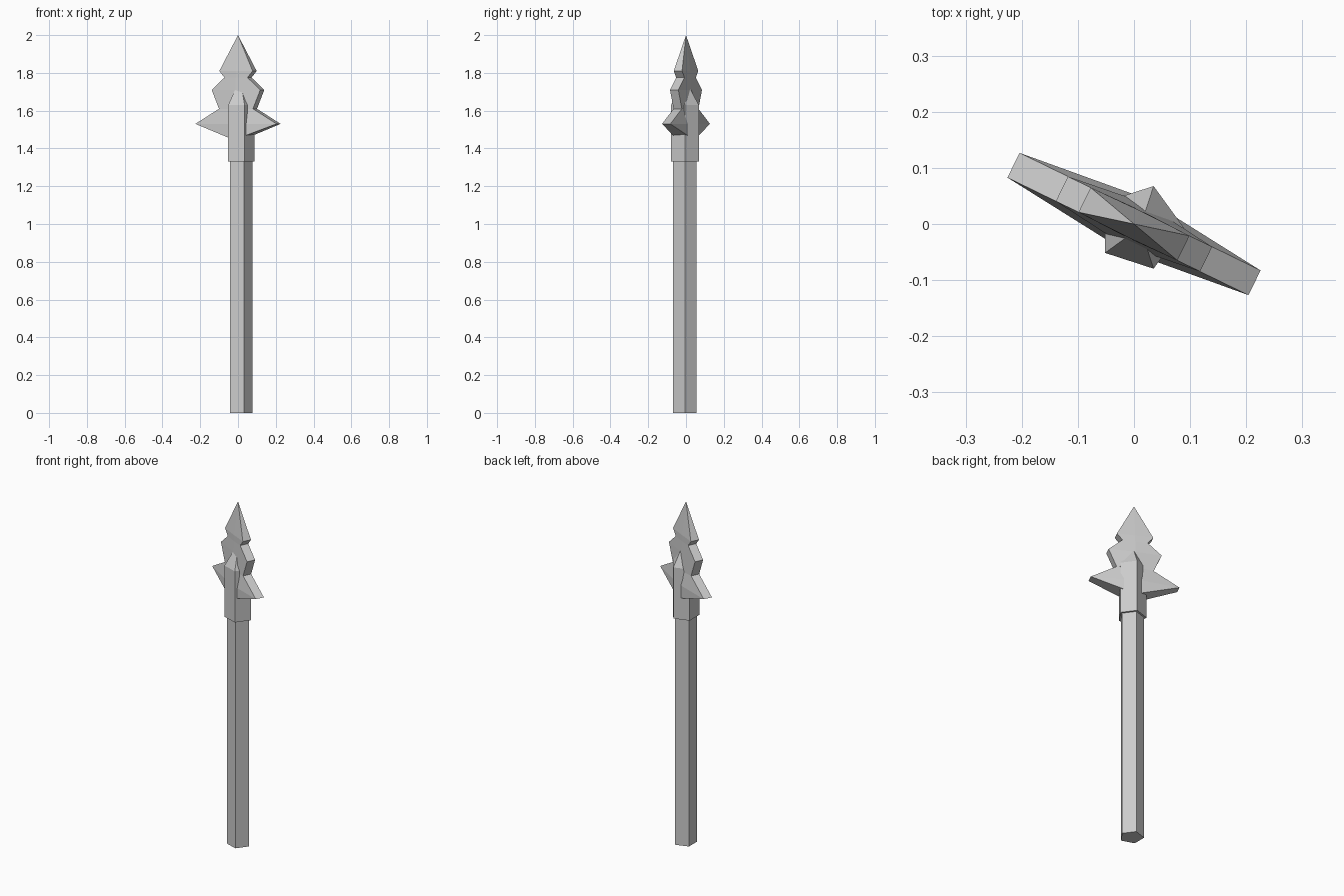
import bpy, bmesh, math

if "Cube" in bpy.data.objects:
    bpy.data.objects.remove(bpy.data.objects["Cube"])

grey = bpy.data.materials.new("plain grey")
grey.use_nodes = True
colour = (0.6, 0.6, 0.6, 1)
grey.diffuse_color = colour
grey.node_tree.nodes["Principled BSDF"].inputs["Base Color"].default_value = colour


def make_object(name, bm):
    bmesh.ops.recalc_face_normals(bm, faces=bm.faces)
    mesh = bpy.data.meshes.new(name)
    bm.to_mesh(mesh)
    bm.free()
    mesh.materials.append(grey)
    obj = bpy.data.objects.new(name, mesh)
    bpy.context.collection.objects.link(obj)
    return obj


def pentagon_post(name, radius, bottom, top, apex=None):
    """Five-sided post with one corner towards +x and an optional pointed top."""
    bm = bmesh.new()
    rings = []
    for z in (bottom, top):
        rings.append([bm.verts.new((radius * math.cos(i * math.tau / 5),
                                    radius * math.sin(i * math.tau / 5), z))
                      for i in range(5)])
    low, high = rings
    bm.faces.new(low)
    if apex is None:
        bm.faces.new(high)
    else:
        point = bm.verts.new((0, 0, apex))
    for i in range(5):
        j = (i + 1) % 5
        bm.faces.new((low[i], low[j], high[j], high[i]))
        if apex is not None:
            bm.faces.new((high[i], high[j], point))
    obj = make_object(name, bm)
    obj.location = (0.011, -0.006, 0)
    return obj


# Shaft and the thicker socket holding the blade
pentagon_post("shaft", 0.065, 0, 1.4)
pentagon_post("socket", 0.0774, 1.33, 1.63, 1.77)

# Barbed blade: edge outline (half width, height) and ridge (half depth, height)
EDGE = [(0.098, 1.81), (0.068, 1.775), (0.143, 1.71), (0.1, 1.61), (0.239, 1.53)]
RIDGE = [(0.026, 1.81), (0.027, 1.775), (0.03, 1.71), (0.042, 1.61), (0.05, 1.53)]
RIM = 0.0245

bm = bmesh.new()
tip = bm.verts.new((0, 0, 2))
ridges = {s: [bm.verts.new((0, s * d, z)) for d, z in RIDGE + [(0.05, 1.445)]]
          for s in (-1, 1)}
for side in (-1, 1):
    rims = {s: [bm.verts.new((side * w, s * RIM, z)) for w, z in EDGE]
            for s in (-1, 1)}
    for s in (-1, 1):
        rim, ridge = rims[s], ridges[s]
        bm.faces.new((tip, rim[0], ridge[0]))
        for i in range(len(EDGE) - 1):
            bm.faces.new((rim[i], rim[i + 1], ridge[i + 1], ridge[i]))
        bm.faces.new((rim[-1], ridge[-1], ridge[-2]))
    # Narrow outer rim and the underside of the barb
    bm.faces.new((tip, rims[-1][0], rims[1][0]))
    for i in range(len(EDGE) - 1):
        bm.faces.new((rims[-1][i], rims[-1][i + 1], rims[1][i + 1], rims[1][i]))
    bm.faces.new((rims[-1][-1], ridges[-1][-1], ridges[1][-1], rims[1][-1]))
blade = make_object("barbed_blade", bm)
blade.rotation_euler.z = math.radians(-26)
